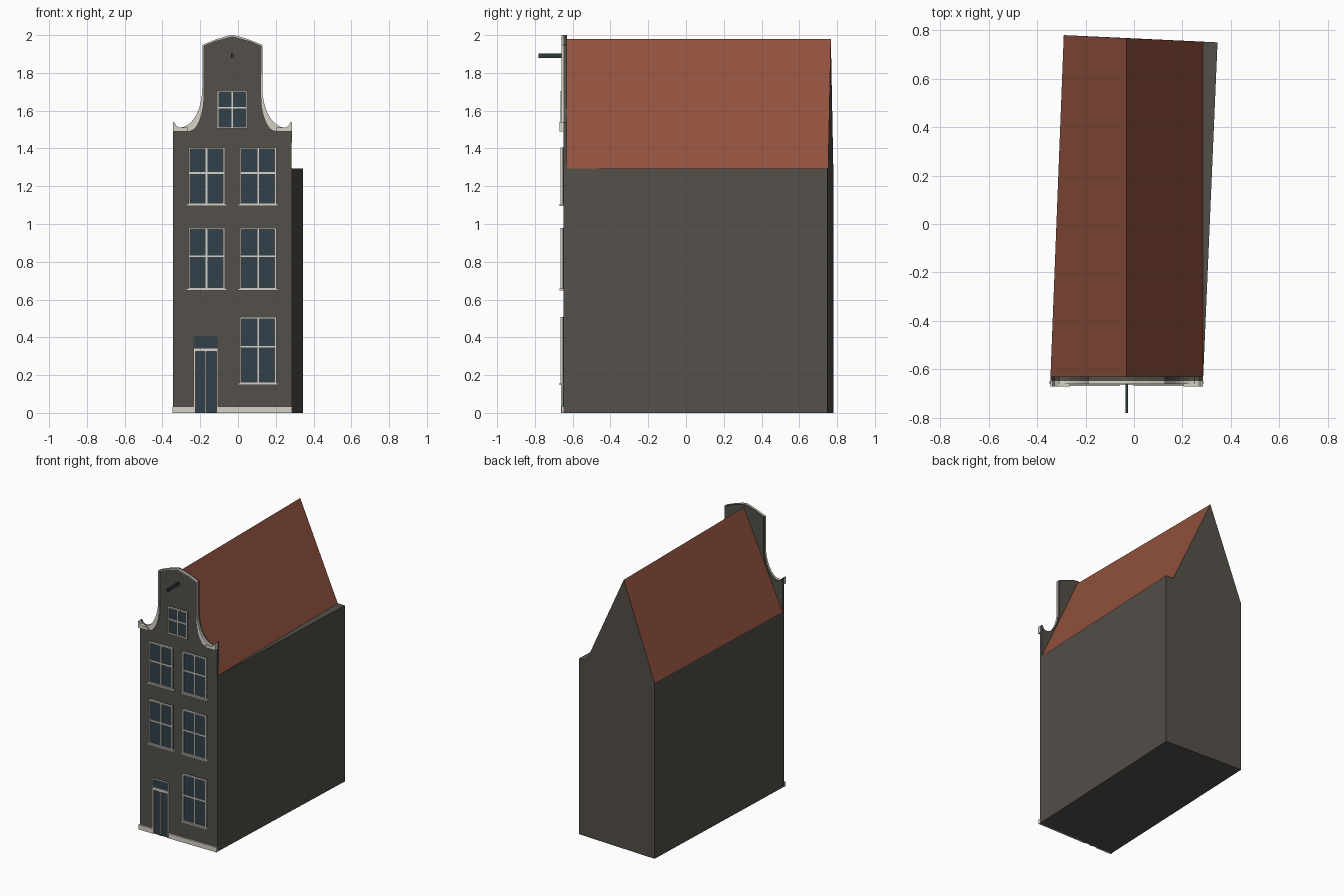
import bpy, bmesh, math

cube = bpy.data.objects.get("Cube")
if cube:
    bpy.data.objects.remove(cube, do_unlink=True)


def material(name, r, g, b):
    m = bpy.data.materials.new(name)
    m.use_nodes = True
    m.diffuse_color = (r, g, b, 1)
    m.node_tree.nodes["Principled BSDF"].inputs["Base Color"].default_value = (r, g, b, 1)
    return m


WALL = material("dark grey wall", 0.088, 0.08, 0.068)
ROOF = material("red roof tile", 0.29, 0.085, 0.049)
TRIM = material("off white trim", 0.68, 0.65, 0.57)
GLASS = material("blue grey glass", 0.032, 0.053, 0.067)
BEAM = material("dark beam paint", 0.026, 0.04, 0.046)

MID = -0.03       # centre line of the facade
FRONT = -0.648    # facade plane
EAVE = 1.295
RIDGE = 1.98


def finish(name, bm, *mats):
    bmesh.ops.recalc_face_normals(bm, faces=bm.faces)
    me = bpy.data.meshes.new(name)
    bm.to_mesh(me)
    bm.free()
    for m in mats:
        me.materials.append(m)
    ob = bpy.data.objects.new(name, me)
    bpy.context.collection.objects.link(ob)
    return ob


def add_box(bm, x0, x1, y0, y1, z0, z1, mat=0):
    r = bmesh.ops.create_cube(bm, size=1)
    for v in r["verts"]:
        v.co = ((x0 + x1) / 2 + v.co.x * (x1 - x0),
                (y0 + y1) / 2 + v.co.y * (y1 - y0),
                (z0 + z1) / 2 + v.co.z * (z1 - z0))
    for f in {f for v in r["verts"] for f in v.link_faces}:
        f.material_index = mat


def box(name, mat, *dims):
    bm = bmesh.new()
    add_box(bm, *dims)
    return finish(name, bm, mat)


def extrude(bm, points, offset):
    face = bm.faces.new([bm.verts.new(p) for p in points])
    r = bmesh.ops.extrude_face_region(bm, geom=[face], use_keep_orig=True)
    top = [v for v in r["geom"] if isinstance(v, bmesh.types.BMVert)]
    bmesh.ops.translate(bm, verts=top, vec=offset)


def facade_plate(name, mat, outline, y0, y1):
    bm = bmesh.new()
    extrude(bm, [(MID + x, y0, z) for x, z in outline], (0, y1 - y0, 0))
    return finish(name, bm, mat)


def mirrored(half):
    """Half outline ending on the centre line, completed on the other side."""
    return half + [(-x, z) for x, z in reversed(half[:-1])]


def arc(cx, cz, rx, rz, steps=9):
    """Concave quarter sweep from the foot up to the neck."""
    angles = [math.pi / 2 * (1 - i / steps) for i in range(steps + 1)]
    return [(cx - rx * math.cos(a), cz - rz * math.sin(a)) for a in angles]


# Skewed house body
front_l, front_r = (-0.345, FRONT), (0.285, FRONT)
back_l, back_r = (-0.29, 0.78), (0.345, 0.75)
bm = bmesh.new()
extrude(bm, [(x, y, 0) for x, y in (front_l, front_r, back_r, back_l)], (0, 0, EAVE))
finish("house_walls", bm, WALL)

# Pitched roof with wall-coloured gable ends
bm = bmesh.new()
ends = []
for left, ridge_y, right in (((-0.345, -0.632), -0.632, (0.285, -0.632)),
                             (back_l, 0.767, (0.285, 0.753))):
    ends.append([bm.verts.new((*left, EAVE)),
                 bm.verts.new((MID, ridge_y, RIDGE)),
                 bm.verts.new((*right, EAVE))])
a, b = ends
for i in range(2):
    bm.faces.new((a[i], a[i + 1], b[i + 1], b[i]))
for end in ends:
    bm.faces.new(end).material_index = 1
finish("pitched_roof", bm, ROOF, WALL)

# Neck gable rising in front of the roof
scroll = [(0.315, 1.54), (0.306, 1.537), (0.298, 1.52)]
crown = [(0.159, 1.948), (0.09, 1.976), (0.03, 1.995), (0, 2.0)]
outer = scroll + arc(0.28, 1.72, 0.121, 0.21) + crown
facade_plate("neck_gable", WALL, mirrored([(0.314, EAVE)] + outer), FRONT, -0.63)

# Pale edging along the gable, wide at the scrolls and thin on the neck
inner = arc(0.23, 1.68, 0.08, 0.19) + [(0.151, 1.942), (0.09, 1.967), (0, 1.991)]
edge = mirrored([(0.315, 1.49)] + outer) + mirrored(inner)[::-1]
facade_plate("gable_edging", TRIM, edge, -0.66, FRONT)
for side, name in ((1, "left_scroll_cap"), (-1, "right_scroll_cap")):
    cap = [(0.315, 1.49), (0.315, 1.54), (0.306, 1.537), (0.298, 1.52),
           (0.28, 1.51), (0.235, 1.51), (0.235, 1.49)]
    facade_plate(name, TRIM, [(side * x, z) for x, z in cap], -0.67, -0.66)


def window(name, x0, x1, z0, z1, bar_z, sill=True):
    bm = bmesh.new()
    t, y = 0.009, -0.664
    add_box(bm, x0, x1, FRONT - 0.006, FRONT, z0, z1, 1)
    for xa, xb in ((x0, x0 + t), (x1 - t, x1)):
        add_box(bm, xa, xb, y, FRONT, z0, z1)
    for za, zb in ((z0, z0 + t), (z1 - t, z1)):
        add_box(bm, x0 + t, x1 - t, y, FRONT, za, zb)
    xm = (x0 + x1) / 2
    add_box(bm, xm - t / 2, xm + t / 2, y + 0.004, FRONT, z0 + t, z1 - t)
    add_box(bm, x0 + t, x1 - t, y + 0.003, FRONT, bar_z - t / 2, bar_z + t / 2)
    if sill:
        add_box(bm, x0 - 0.012, x1 + 0.012, -0.669, FRONT, z0 - 0.007, z0 + 0.003)
    finish(name, bm, TRIM, GLASS)


# Windows
window("attic_window", -0.11, 0.048, 1.505, 1.705, 1.615, False)
for floor, z0, z1, bar in (("first_floor", 0.655, 0.98, 0.83),
                           ("second_floor", 1.102, 1.406, 1.27)):
    window(floor + "_right_window", -0.263, -0.07, z0, z1, bar)
    window(floor + "_left_window", 0.01, 0.203, z0, z1, bar)
window("ground_floor_window", 0.01, 0.203, 0.155, 0.507, 0.35)

# Double door with a fanlight above
bm = bmesh.new()
dx0, dx1, t = -0.235, -0.106, 0.009
xm = (dx0 + dx1) / 2
add_box(bm, dx0, dx1, FRONT - 0.006, FRONT, 0, 0.407, 1)
for x in (dx0, dx1 - t, xm - t / 2):
    add_box(bm, x, x + t, -0.662, FRONT, 0, 0.33)
for x in (dx0, dx1 - 0.006):
    add_box(bm, x, x + 0.006, -0.662, FRONT, 0.33, 0.407)
for z, h in ((0.324, 0.02), (0.401, 0.006)):
    add_box(bm, dx0, dx1, -0.663, FRONT, z, z + h)
finish("front_door", bm, TRIM, GLASS)

# Plinth on both sides of the door
box("plinth_right", TRIM, -0.348, dx0, -0.66, FRONT, 0, 0.035)
box("plinth_left", TRIM, dx1, 0.287, -0.66, FRONT, 0, 0.035)

# Hoisting beam
box("hoist_beam", BEAM, MID - 0.006, MID + 0.006, -0.78, -0.64, 1.88, 1.902)
